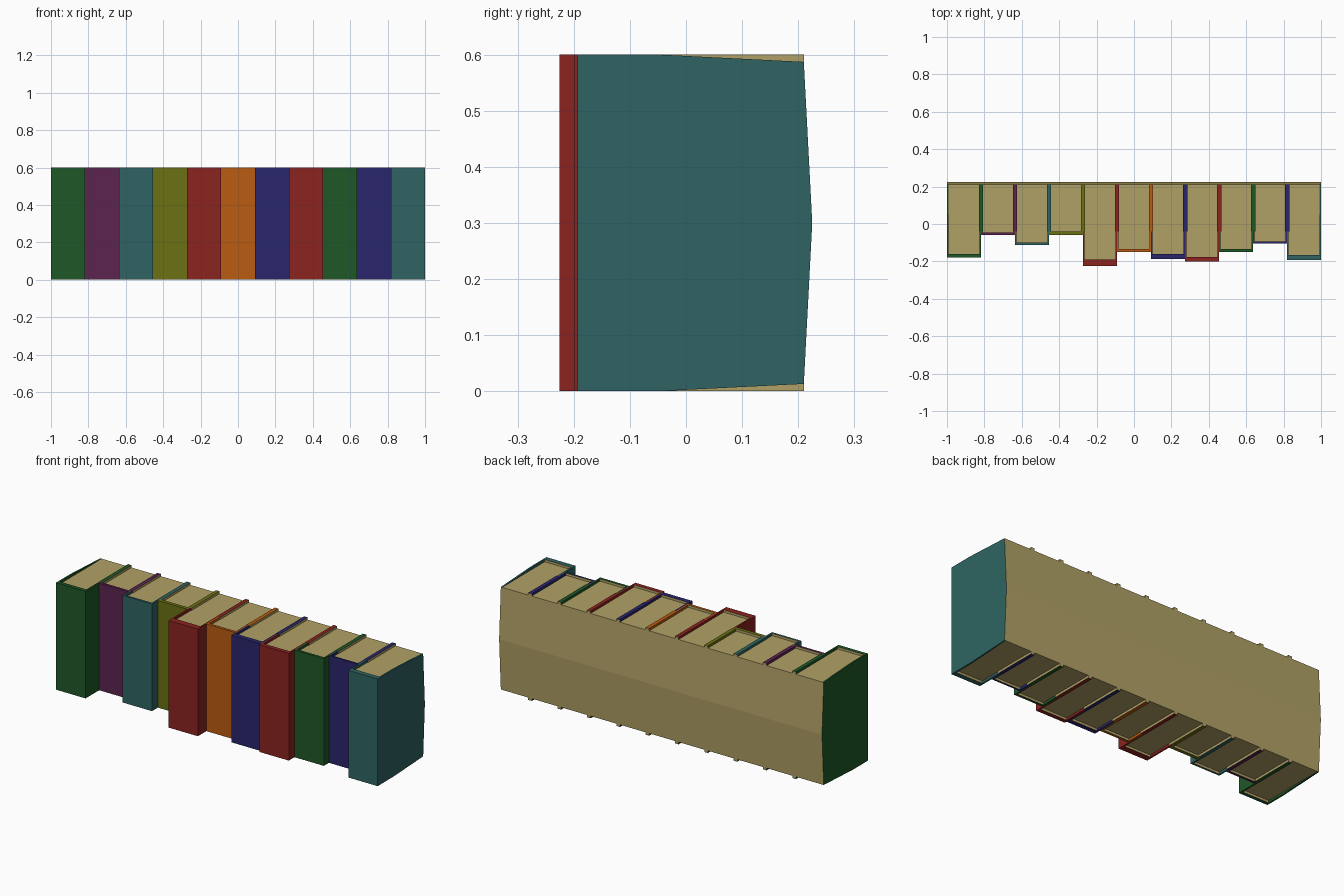
import bpy, bmesh

if "Cube" in bpy.data.objects:
    bpy.data.objects.remove(bpy.data.objects["Cube"])

N, W, H = 11, 2 / 11, 0.6
WALL, LIP = 0.009, 0.013           # cover thickness, page recess
BACK, BULGE = 0.21, 0.225          # rear edge and rounded rear centre


def material(name, rgb):
    m = bpy.data.materials.new(name)
    m.diffuse_color = [(c / 255) ** 2.2 for c in rgb] + [1]
    m.use_nodes = True
    m.node_tree.nodes["Principled BSDF"].inputs["Base Color"].default_value = m.diffuse_color
    return m


MATS = {n: material(n, c) for n, c in {
    "paper": (176, 160, 102), "green": (36, 88, 44), "purple": (92, 40, 80),
    "teal": (50, 100, 98), "olive": (108, 112, 26), "red": (138, 40, 36),
    "orange": (184, 92, 24), "blue": (46, 42, 108)}.items()}


def prism(bm, profile, x0, x1):
    """Extrude a (y, z) profile from x0 to x1."""
    a = [bm.verts.new((x0, y, z)) for y, z in profile]
    b = [bm.verts.new((x1, y, z)) for y, z in profile]
    bm.faces.new(a)
    bm.faces.new(b[::-1])
    n = len(a)
    for i in range(n):
        j = (i + 1) % n
        bm.faces.new((a[j], a[i], b[i], b[j]))


def rect(y0, y1, z0=0, z1=H):
    return [(y0, z0), (y1, z0), (y1, z1), (y0, z1)]


def finish(bm, name, mats, is_paper=None):
    bmesh.ops.recalc_face_normals(bm, faces=bm.faces)
    if is_paper:
        for f in bm.faces:
            f.material_index = int(is_paper(f.normal))
    me = bpy.data.meshes.new(name)
    bm.to_mesh(me)
    bm.free()
    for m in mats:
        me.materials.append(MATS[m])
    bpy.context.collection.objects.link(bpy.data.objects.new(name, me))


# colour, spine front, page front for each book, left to right
BOOKS = [("green", -.18, -.16), ("purple", -.06, -.045), ("teal", -.112, -.10),
         ("olive", -.06, -.04), ("red", -.225, -.19), ("orange", -.15, -.135),
         ("blue", -.187, -.16), ("red", -.2, -.176), ("green", -.15, -.135),
         ("blue", -.105, -.094), ("teal", -.193, -.165)]

for i, (colour, front, page) in enumerate(BOOKS):
    x0, x1 = -1 + i * W, -1 + (i + 1) * W

    # cover: spine plus two side boards tapering to the rounded back
    s = max(page + 0.005, -0.05)
    board = [(page, 0), (s, 0), (BACK, LIP), (BULGE, H / 2),
             (BACK, H - LIP), (s, H), (page, H)]
    bm = bmesh.new()
    prism(bm, rect(front, page), x0, x1)
    prism(bm, board, x0, x0 + WALL)
    prism(bm, board, x1 - WALL, x1)
    finish(bm, f"cover_{i + 1}", [colour, "paper"], lambda n: n.y > 0.5)

    # page block with rounded fore-edge
    bm = bmesh.new()
    prism(bm, [(page, LIP), (BACK, LIP), (BULGE, H / 2),
               (BACK, H - LIP), (page, H - LIP)], x0 + WALL, x1 - WALL)
    finish(bm, f"pages_{i + 1}", ["paper"])

    # full-height board standing proud between neighbours
    if i < N - 1:
        bm = bmesh.new()
        prism(bm, rect(-0.04, BACK), x1 - 0.01, x1 + 0.012)
        finish(bm, f"divider_board_{i + 1}", [colour, "paper"],
               lambda n: n.x > 0.5 or n.y > 0.5)
